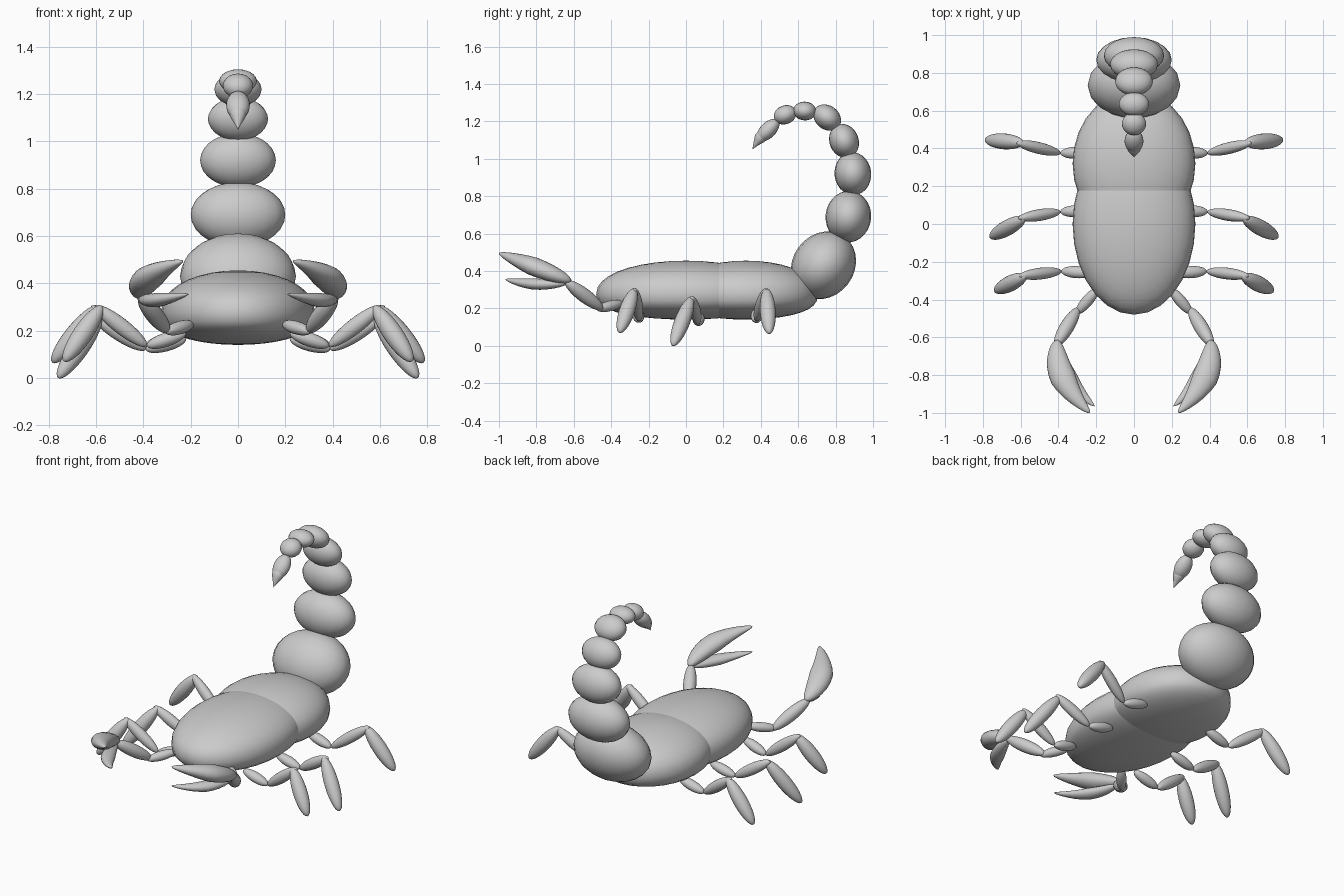
import bpy
import bmesh
from mathutils import Vector, Matrix

cube = bpy.data.objects.get("Cube")
if cube:
    bpy.data.objects.remove(cube, do_unlink=True)

shell = bpy.data.materials.new("grey_shell")
shell.use_nodes = True
GREY = (0.6, 0.6, 0.6, 1)
shell.diffuse_color = GREY
shell.node_tree.nodes["Principled BSDF"].inputs["Base Color"].default_value = GREY


def finish(name, bm):
    mesh = bpy.data.meshes.new(name)
    bm.to_mesh(mesh)
    bm.free()
    mesh.materials.append(shell)
    for poly in mesh.polygons:
        poly.use_smooth = True
    obj = bpy.data.objects.new(name, mesh)
    bpy.context.collection.objects.link(obj)
    return obj


def blob(name, start, end, side, depth, point=0, bend=(0, 0, 0)):
    """Ellipsoid from start to end: side is its level radius, depth the other.
    point narrows the far half, bend bows the middle."""
    start, end, bend = Vector(start), Vector(end), Vector(bend)
    axis = (end - start) / 2
    d = axis.normalized()
    across = Vector((0, 0, 1)).cross(d).normalized()
    up = d.cross(across)
    bm = bmesh.new()
    bmesh.ops.create_uvsphere(bm, u_segments=20, v_segments=14, radius=1)
    for v in bm.verts:
        x, y, t = v.co
        k = 1 - point * max(t, 0)
        v.co = ((start + end) / 2 + axis * t + bend * (1 - t * t)
                + across * (x * side * k) + up * (y * depth * k))
    return finish(name, bm)


def body(name, y, half_length, half_width):
    """Domed ellipsoid with a flattened belly."""
    bm = bmesh.new()
    bmesh.ops.create_uvsphere(bm, u_segments=28, v_segments=18, radius=1)
    for v in bm.verts:
        p = v.co
        z = 0.18 * p.z ** 0.9 if p.z > 0 else -0.135 * (-p.z) ** 0.75
        v.co = (p.x * half_width, y + p.y * half_length, 0.275 + z)
    return finish(name, bm)


body("front_body", 0.0, 0.48, 0.325)
body("rear_body", 0.32, 0.385, 0.325)

# Tail: centre y and z, half width, half length, half thickness, direction
tail = [
    (0.735, 0.43, 0.245, 0.19, 0.165, (0.6, 0.8)),
    (0.868, 0.69, 0.200, 0.138, 0.122, (0.1, 1)),
    (0.892, 0.92, 0.160, 0.115, 0.098, (-0.1, 1)),
    (0.845, 1.095, 0.127, 0.093, 0.078, (-0.4, 1)),
    (0.755, 1.22, 0.100, 0.080, 0.064, (-1, 0.8)),
    (0.635, 1.255, 0.080, 0.062, 0.050, (-1, 0.05)),
    (0.530, 1.235, 0.064, 0.062, 0.050, (-1, -0.4)),
]
for i, (y, z, width, length, thick, (dy, dz)) in enumerate(tail):
    c = Vector((0, y, z))
    d = Vector((0, dy, dz)).normalized() * length
    blob(f"tail_segment_{i + 1}", c - d, c + d, width, thick)
blob("tail_bulb", (0, 0.492, 1.205), (0, 0.385, 1.10), 0.05, 0.042)
blob("stinger", (0, 0.45, 1.165), (0, 0.355, 1.05), 0.035, 0.032, 0.85, (0, -0.006, 0.004))

# Legs: hip, ankle, knee and foot on the left side
legs = {
    "front": [(0.22, -0.26, 0.19), (0.385, -0.25, 0.135), (0.59, -0.275, 0.30), (0.735, -0.355, 0.07)],
    "middle": [(0.22, 0.07, 0.165), (0.39, 0.065, 0.12), (0.595, 0.03, 0.255), (0.76, -0.07, 0.0)],
    "rear": [(0.22, 0.38, 0.185), (0.39, 0.375, 0.135), (0.605, 0.43, 0.30), (0.785, 0.445, 0.065)],
}

for side, s in (("left", 1), ("right", -1)):
    def flip(p):
        return (p[0] * s, p[1], p[2])

    def limb(name, a, b, *shape, bend=(0, 0, 0), point=0):
        blob(f"{side}_{name}", flip(a), flip(b), *shape, point=point, bend=flip(bend))

    for name, (hip, ankle, knee, foot) in legs.items():
        limb(name + "_leg_hip", hip, ankle, 0.032, 0.03)
        limb(name + "_leg_upper", ankle, Vector(knee) + Vector((0.015, 0, 0.005)), 0.031, 0.034)
        limb(name + "_leg_lower", Vector(knee) - Vector((0.015, 0, -0.005)), foot, 0.042, 0.042)

    # Pincer arm and its two fingers
    limb("pincer_shoulder", (0.19, -0.34, 0.23), (0.305, -0.475, 0.195), 0.03, 0.028)
    limb("pincer_arm", (0.295, -0.445, 0.195), (0.415, -0.645, 0.345), 0.038, 0.038)
    limb("pincer_upper_finger", (0.415, -0.615, 0.345), (0.235, -1.0, 0.495),
         0.068, 0.05, bend=(0.05, -0.01, 0.005), point=0.45)
    limb("pincer_lower_finger", (0.41, -0.635, 0.335), (0.21, -0.965, 0.355),
         0.042, 0.03, bend=(0.03, -0.015, -0.015), point=0.45)
